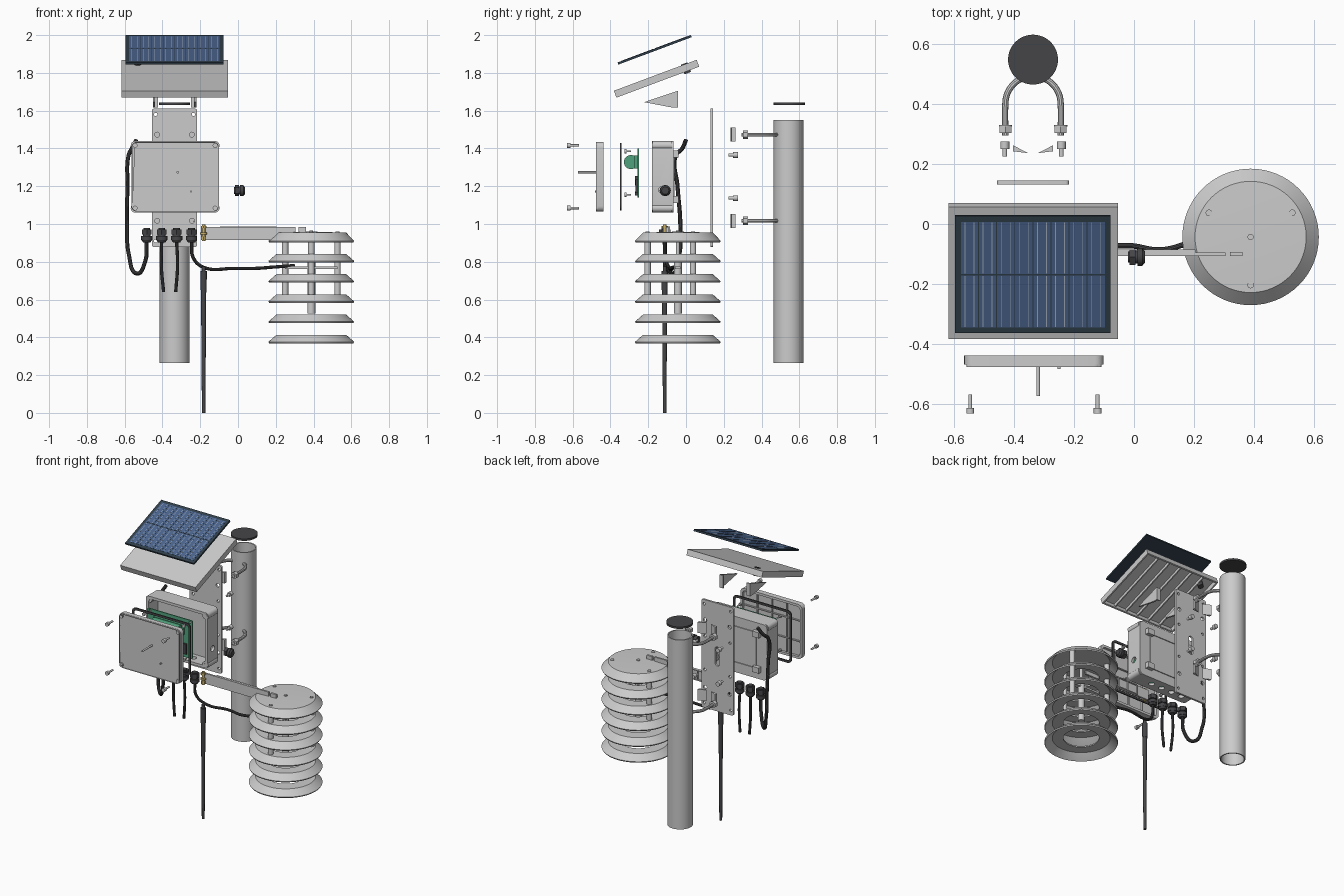
import bpy, bmesh, math
from mathutils import Matrix, Vector

if "Cube" in bpy.data.objects:
    bpy.data.objects.remove(bpy.data.objects["Cube"])

def material(name, *rgb):
    m = bpy.data.materials.new(name)
    m.diffuse_color = (*rgb, 1)
    m.use_nodes = True
    m.node_tree.nodes["Principled BSDF"].inputs["Base Color"].default_value = m.diffuse_color
    return m

DARK = material("dark_plastic", .06, .06, .065)
BLUE = material("solar_blue", .07, .13, .27)
FRAME = material("panel_frame", .03, .05, .07)
SILVER = material("busbar", .4, .46, .55)
BRASS = material("brass", .6, .45, .15)
GREEN = material("board_green", .08, .36, .2)

def finish(name, bm, mat=None, M=None):
    if M:
        bm.transform(M)
    bmesh.ops.remove_doubles(bm, verts=bm.verts, dist=1e-5)
    bmesh.ops.recalc_face_normals(bm, faces=bm.faces)
    me = bpy.data.meshes.new(name)
    bm.to_mesh(me)
    bm.free()
    ob = bpy.data.objects.new(name, me)
    bpy.context.collection.objects.link(ob)
    if mat:
        me.materials.append(mat)
    return ob

def boxes(name, items, mat=None, M=None):
    bm = bmesh.new()
    for c, s in items:
        bmesh.ops.create_cube(bm, size=1, matrix=Matrix.Translation(c) @ Matrix.Diagonal((*s, 1)))
    return finish(name, bm, mat, M)

def cyl(name, a, b, r, r2=None, n=24, mat=None):
    a, b = Vector(a), Vector(b)
    bm = bmesh.new()
    M = Matrix.Translation((a + b) / 2) @ (b - a).to_track_quat('Z', 'Y').to_matrix().to_4x4()
    bmesh.ops.create_cone(bm, cap_ends=True, segments=n, radius1=r, radius2=r if r2 is None else r2,
                          depth=(b - a).length, matrix=M)
    return finish(name, bm, mat)

def from_curve(name, cu, mat, M=None):
    ob = bpy.data.objects.new(name, cu)
    bpy.context.collection.objects.link(ob)
    me = bpy.data.meshes.new_from_object(ob.evaluated_get(bpy.context.evaluated_depsgraph_get()))
    bpy.data.objects.remove(ob)
    bm = bmesh.new()
    bm.from_mesh(me)
    return finish(name, bm, mat, M)

def tube(name, pts, r, mat=None):
    cu = bpy.data.curves.new(name, 'CURVE')
    cu.dimensions, cu.bevel_depth, cu.bevel_resolution, cu.use_fill_caps = '3D', r, 3, True
    sp = cu.splines.new('BEZIER')
    sp.bezier_points.add(len(pts) - 1)
    for p, co in zip(sp.bezier_points, pts):
        p.co = co
        p.handle_left_type = p.handle_right_type = 'AUTO'
    return from_curve(name, cu, mat)

def slab(name, loops, y0, y1, mat=None):
    """Outline with holes drawn in x,z and extruded from y0 to y1."""
    cu = bpy.data.curves.new(name, 'CURVE')
    cu.dimensions, cu.fill_mode, cu.extrude = '2D', 'BOTH', (y1 - y0) / 2
    for loop in loops:
        sp = cu.splines.new('POLY')
        sp.points.add(len(loop) - 1)
        sp.use_cyclic_u = True
        for p, (x, z) in zip(sp.points, loop):
            p.co = (x, z, 0, 1)
    return from_curve(name, cu, mat, Matrix.Translation((0, (y0 + y1) / 2, 0)) @ Matrix.Rotation(math.pi / 2, 4, 'X'))

def rr(cx, cz, w, h, r, n=5):
    return [(cx + sx * (w / 2 - r) + r * math.cos(a), cz + sz * (h / 2 - r) + r * math.sin(a))
            for q, (sx, sz) in enumerate([(1, 1), (-1, 1), (-1, -1), (1, -1)])
            for a in [math.pi / 2 * (q + i / n) for i in range(n + 1)]]

def circ(cx, cz, r, n=16):
    return [(cx + r * math.cos(2 * math.pi * i / n), cz + r * math.sin(2 * math.pi * i / n)) for i in range(n)]

def lathe(name, prof, cx, cy, n=48, mat=None):
    bm = bmesh.new()
    rings = [[bm.verts.new((cx + r * math.cos(2 * math.pi * i / n), cy + r * math.sin(2 * math.pi * i / n), z))
              for r, z in prof] for i in range(n)]
    for i in range(n):
        A, B = rings[i], rings[(i + 1) % n]
        for j in range(len(prof)):
            k = (j + 1) % len(prof)
            if prof[j][0] + prof[k][0] > 0:
                bm.faces.new((A[j], B[j], B[k], A[k]))
    return finish(name, bm, mat)

def gland(p, d):
    p, d = Vector(p), Vector(d)
    for a, b, r, r2, n in [(0, .01, .018, .018, 20), (.006, .034, .03, .03, 6), (.034, .042, .021, .021, 20),
                           (.042, .064, .03, .03, 12), (.064, .076, .027, .019, 20)]:
        cyl("cable_gland", p + d * a, p + d * b, r, r2, n, DARK)

# Pole and its cap
PX, PY = -.336, .543
lathe("pole", [(.079, .265), (.079, 1.55), (.071, 1.55), (.071, .265)], PX, PY)
cyl("pole_cap", (PX, .547, 1.63), (PX, .547, 1.643), .083, n=48, mat=DARK)

# U-bolts with nuts, and V clamp wedges
for z in (1.473, 1.017):
    arc = [(PX + .092 * math.cos(math.pi * i / 12), .4 + .092 * math.sin(math.pi * i / 12), z) for i in range(13)]
    tube("u_bolt", [(PX + .092, .295, z)] + arc + [(PX - .092, .295, z)], .0105)
    for s in (-1, 1):
        cyl("u_bolt_nut", (PX + s * .092, .302, z), (PX + s * .092, .324, z), .023, n=6)
        cyl("u_bolt_washer", (PX + s * .092, .324, z), (PX + s * .092, .329, z), .022)
        bm = bmesh.new()
        lo, hi = [[bm.verts.new((PX + s * x, y, z + dz)) for x, y in [(.067, .262), (.067, .242), (.016, .236)]]
                  for dz in (-.037, .037)]
        bm.faces.new(lo), bm.faces.new(hi)
        for i in range(3):
            bm.faces.new((lo[i - 1], lo[i], hi[i], hi[i - 1]))
        finish("clamp_wedge", bm)

# Back plate with holes, and its bolts
BOLTS = [(PX + s * .094, z) for s in (-1, 1) for z in (1.365, 1.137)]
holes = [circ(x, z, .009) for x, z in BOLTS]
holes += [circ(PX + s * .092, z, .013) for s in (-1, 1) for z in (1.473, 1.017)]
holes += [circ(PX + s * .1, z, .009) for s in (-1, 1) for z in (1.58, .91)]
slab("back_plate", [rr(PX, 1.244, .24, .733, .012), rr(PX, 1.25, .034, .13, .016)] + holes, .131, .144)
for x, z in BOLTS:
    cyl("plate_bolt_head", (x, .25, z), (x, .275, z), .015)
    cyl("plate_bolt_shank", (x, .225, z), (x, .25, z), .008)

# Enclosure: hollow box, open to the front
EX, EZ, W, H = -.333, 1.25, .46, .378
CORN = [(EX + sx * .212, EZ + sz * .166) for sx in (-1, 1) for sz in (-1, 1)]
GX = (-.483, -.404, -.325, -.246)
walls = slab("enclosure_walls", [rr(EX, EZ, W, H, .03), rr(EX, EZ, W - .036, H - .036, .02)], -.18, -.08)
cuts = [cyl("cutter", (x, -.125, 1), (x, -.125, 1.12), .019) for x in GX]
cuts.append(cyl("cutter", (-.15, -.125, 1.18), (-.05, -.125, 1.18), .02))
for c in cuts:
    c.hide_render = True
    m = walls.modifiers.new("hole", 'BOOLEAN')
    m.object, m.operation, m.solver = c, 'DIFFERENCE', 'EXACT'
bpy.context.view_layer.update()
cut_mesh = bpy.data.meshes.new_from_object(walls.evaluated_get(bpy.context.evaluated_depsgraph_get()))
walls.modifiers.clear()
walls.data = cut_mesh
for c in cuts:
    bpy.data.objects.remove(c)
slab("enclosure_back", [rr(EX, EZ, W, H, .03)], -.081, -.066)
slab("enclosure_back_rib", [rr(EX, EZ, .3, .25, .02), rr(EX, EZ, .285, .235, .014)], -.066, -.06)
boxes("mounting_feet", [((EX + sx * .16, -.054, EZ + sz * .12), (.05, .028, .038)) for sx in (-1, 1) for sz in (-1, 1)])
for x, z in CORN:
    slab("screw_boss", [circ(x, z, .023, 20), circ(x, z, .008)], -.178, -.075)

# Lid with rim, inner ribs, screws and light pins
slab("lid_front", [rr(EX, EZ, W - .01, H - .01, .026)] + [circ(x, z, .013) for x, z in CORN], -.476, -.468)
slab("lid_panel", [rr(EX, EZ, W + .004, H - .008, .03)] + [circ(x, z, .013) for x, z in CORN], -.468, -.455)
slab("lid_rim", [rr(EX, EZ, W + .004, H - .008, .03), rr(EX, EZ, W - .03, H - .04, .02)], -.456, -.438)
boxes("lid_ribs", [((EX + d, -.45, EZ), (.006, .012, H - .05)) for d in (-.11, 0, .11)] +
      [((EX, -.45, EZ + d), (W - .04, .012, .006)) for d in (-.07, .07)])
cyl("light_pin", (-.319, -.573, 1.274), (-.319, -.45, 1.274), .006)
cyl("small_pin", (-.249, -.482, 1.172), (-.249, -.45, 1.172), .005)
for x, z in CORN:
    cyl("lid_screw_head", (x, -.63, z), (x, -.612, z), .013)
    cyl("lid_screw_shank", (x, -.612, z), (x, -.567, z), .0065)

# Gasket
slab("gasket", [rr(EX, EZ, .44, .356, .03), rr(EX, EZ, .41, .326, .02)], -.349, -.341, DARK)

# Circuit board with cell, chips and screws
PCB = [(EX + sx * .15, EZ + .02 + sz * .115) for sx in (-1, 1) for sz in (-1, 1)]
slab("circuit_board", [rr(EX, 1.27, .34, .26, .01)] + [circ(x, z, .008) for x, z in PCB], -.256, -.249, GREEN)
cyl("battery_cell", (EX - .1, -.292, 1.328), (EX + .1, -.292, 1.328), .037, mat=GREEN)
boxes("cell_holder", [((EX, -.264, 1.328), (.22, .02, .07))], GREEN)
boxes("chips", [((EX - .07, -.261, 1.22), (.07, .012, .06)), ((EX + .03, -.262, 1.23), (.05, .014, .05)),
                ((EX + .11, -.261, 1.2), (.04, .012, .07)), ((EX - .03, -.263, 1.162), (.16, .016, .022))], DARK)
for x, z in PCB:
    cyl("board_screw_head", (x, -.325, z), (x, -.315, z), .011)
    cyl("board_screw_shank", (x, -.315, z), (x, -.29, z), .005)

# Glands and cables
GY = -.113
for x in GX:
    gland((x, GY, .978), (0, 0, -1))
gland((-.02, GY + .003, 1.177), (.75, 0, 0))
tube("panel_cable", [(GX[0], GY, .91), (-.492, -.105, .8), (-.535, -.07, .738), (-.578, -.035, .84), (-.587, -.03, 1),
                     (-.585, -.045, 1.2), (-.58, -.055, 1.36), (-.562, -.02, 1.4), (-.538, 0, 1.445)], .011, DARK)
tube("cable_a", [(GX[1], GY, .91), (-.406, GY, .78), (-.394, -.118, .64)], .009, DARK)
tube("cable_b", [(GX[2], GY, .91), (-.32, GY, .78), (-.33, -.108, .64)], .009, DARK)
tube("sensor_cable", [(GX[3], GY, .91), (-.236, -.11, .82), (-.18, -.09, .77), (-.02, -.072, .765),
                      (.09, -.086, .765), (.2, -.06, .773), (.3, -.048, .78)], .009, DARK)

# Antenna and brass connector
AX = -.182
cyl("antenna_base", (AX, GY, .752), (AX, GY, .65), .017, .016, mat=DARK)
cyl("antenna_whip", (AX, GY, .65), (AX, GY, 0), .014, .009, mat=DARK)
cyl("antenna_tip_stud", (AX, GY, .775), (AX, GY, .752), .01, mat=DARK)
for a, b, r, n in [(.91, .998, .009, 16), (.978, .99, .017, 6), (.945, .955, .018, 20), (.915, .935, .015, 6)]:
    cyl("antenna_connector", (AX, GY, a), (AX, GY, b), r, n=n, mat=BRASS)

# Arm carrying the sensor shield
boxes("arm", [((.055, -.1, .95), (.5, .012, .07)), ((.055, -.09, .983), (.3, .01, .006)), ((.055, -.09, .918), (.3, .01, .006))] +
      [((-.1 + .075 * i, -.09, .95), (.006, .01, .066)) for i in range(5)] + [((.34, -.1, .968), (.042, .014, .03))])

# Sensor shield plates, spacers and probe
SX, SY = .388, -.043
ZS = [.903 - .107 * i for i in range(6)]
for i, z in enumerate(ZS):
    h = 0 if i == 0 else .11
    u = .012 if i == 0 else 0
    lathe("shield_plate", [(h, z + .045 + u), (.185, z + .045 + u / 2), (.227, z + .008), (.223, z), (.214, z + .006),
                           (.178, z + .037), (h, z + .037)], SX, SY, 64)
for k in range(3):
    a = math.radians(30 + 120 * k)
    x, y = SX + .16 * math.cos(a), SY + .16 * math.sin(a)
    for z in ZS[:3]:
        cyl("shield_spacer", (x, y, z - .063), (x, y, z + .04), .017)
    cyl("shield_screw", (x, y, ZS[0] + .045), (x, y, ZS[0] + .057), .011)
cyl("shield_center_screw", (SX, SY, .95), (SX, SY, .966), .01)
cyl("probe", (SX, SY, .525), (SX, SY, .8), .021)
cyl("probe_stem", (SX, SY, .8), (SX, SY, .95), .01)
boxes("probe_crossbar", [((SX, SY, .768), (.28, .03, .012))])

# Sun shade: tilted tray with ribs below
TILT = Matrix.Rotation(math.radians(20.5), 4, 'X')
T = Matrix.Translation((-.335, -.156, 1.769)) @ TILT
w, l = .565, .468
boxes("shade_tray", [((0, 0, .015), (w, l, .009))] +
      [((s * (w / 2 - .005), 0, 0), (.01, l, .0385)) for s in (-1, 1)] +
      [((0, s * (l / 2 - .005), 0), (w, .01, .0385)) for s in (-1, 1)] +
      [((d, 0, .002), (.008, l - .02, .02)) for d in (-.18, -.09, 0, .09, .18)], M=T)
cyl("shade_grommet", T @ Vector((-.195, .165, -.03)), T @ Vector((-.195, .165, .024)), .018, mat=DARK)

# Gusset brackets under the shade
for x in (-.445, -.226):
    bm = bmesh.new()
    prof = [(-.222, 1.645), (-.045, 1.705), (-.045, 1.617), (-.075, 1.617)]
    A, B = [[bm.verts.new((x + d, y, z)) for y, z in prof] for d in (-.006, .006)]
    bm.faces.new(A), bm.faces.new(B)
    for i in range(4):
        bm.faces.new((A[i - 1], A[i], B[i], B[i - 1]))
    finish("gusset", bm)
    boxes("gusset_flange", [((x + (.008 if x < PX else -.008), -.047, 1.66), (.028, .008, .086))])

# Solar panel: frame, cells and busbars
P = Matrix.Translation((-.3365, -.166, 1.922)) @ TILT
boxes("panel_frame", [((0, 0, 0), (.517, .415, .012))], FRAME, P)
cw = .482 / 8
cols = [-.241 + cw * (i + .5) for i in range(8)]
boxes("solar_cells", [((x, s * .095, .006), (cw - .003, .184, .002)) for x in cols for s in (-1, 1)], BLUE, P)
boxes("busbars", [((x + d, s * .095, .0065), (.0025, .18, .002)) for x in cols for d in (-.015, .015) for s in (-1, 1)], SILVER, P)

# Smooth shading with sharp edges kept
for ob in bpy.data.objects:
    ob.select_set(ob.type == 'MESH')
bpy.context.view_layer.objects.active = walls
bpy.ops.object.shade_smooth_by_angle(angle=math.radians(35))
